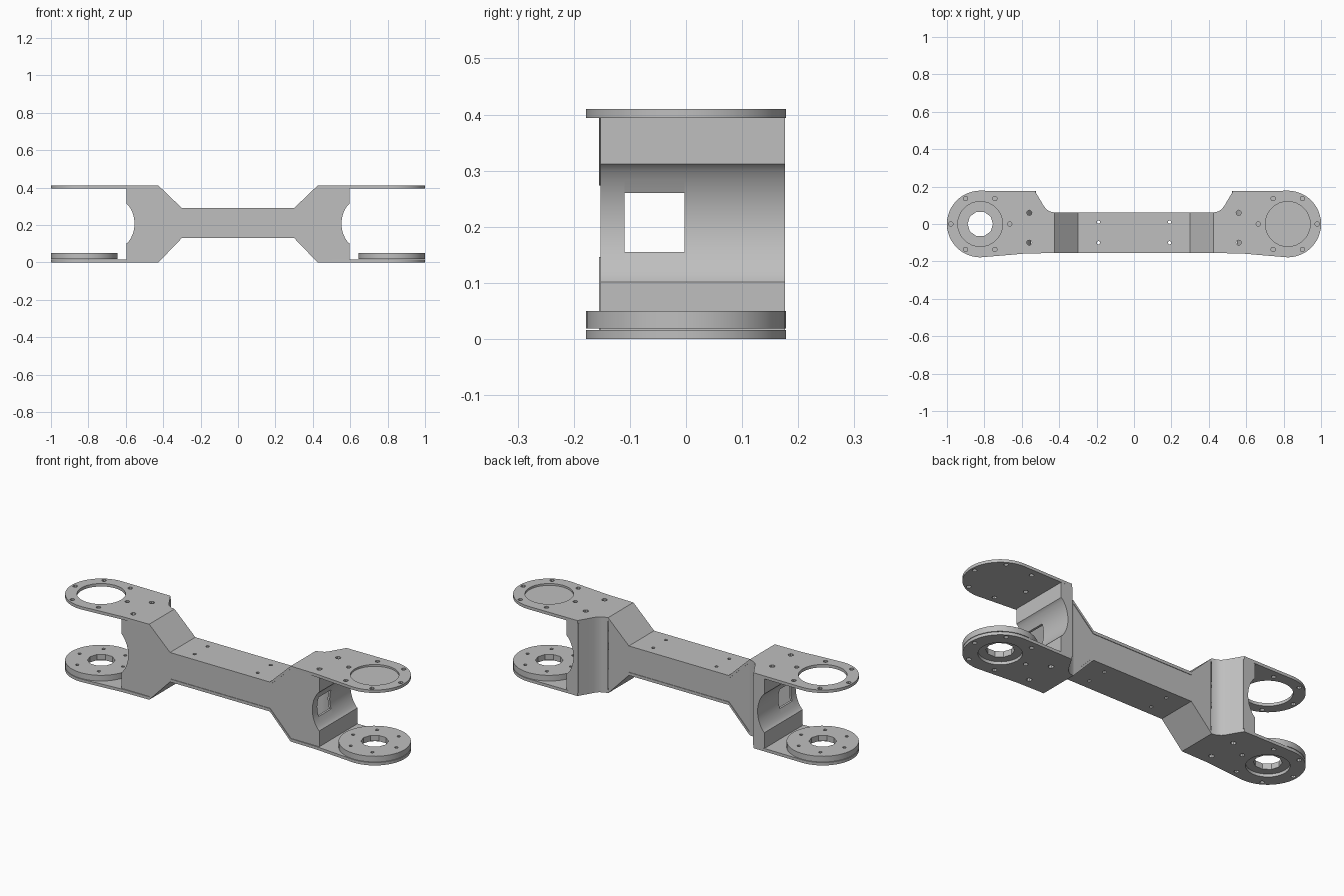
import bpy, bmesh, math
from mathutils import Vector

if "Cube" in bpy.data.objects:
    bpy.data.objects.remove(bpy.data.objects["Cube"])

metal = bpy.data.materials.new("brushed grey metal")
metal.use_nodes = True
GREY = (0.52, 0.52, 0.52, 1)
metal.diffuse_color = GREY
metal.node_tree.nodes["Principled BSDF"].inputs["Base Color"].default_value = GREY

# Main dimensions
FRONT, BACK, WIDE = -0.155, 0.062, 0.176
TOP, SHEET = 0.41, 0.016
HUB, RADIUS = 0.822, 0.178
MID_LOW, MID_HIGH = 0.13, 0.29
BEND_IN, BEND_OUT, END = 0.3, 0.425, 0.595


def sheet(name, loops, low, high, axis="z"):
    """Extrude an outline (first loop) with holes (other loops) along an axis."""
    curve = bpy.data.curves.new(name, "CURVE")
    curve.dimensions = "2D"
    curve.fill_mode = "BOTH"
    curve.extrude = (high - low) / 2
    for loop in loops:
        spline = curve.splines.new("POLY")
        spline.points.add(len(loop) - 1)
        for point, (u, v) in zip(spline.points, loop):
            point.co = (u, v, 0, 1)
        spline.use_cyclic_u = True
    helper = bpy.data.objects.new(name + " outline", curve)
    bpy.context.collection.objects.link(helper)
    graph = bpy.context.evaluated_depsgraph_get()
    mesh = bpy.data.meshes.new_from_object(helper.evaluated_get(graph))
    bpy.data.objects.remove(helper)

    bm = bmesh.new()
    bm.from_mesh(mesh)
    bmesh.ops.remove_doubles(bm, verts=bm.verts, dist=1e-5)
    middle = (low + high) / 2
    for vert in bm.verts:
        u, v, w = vert.co
        w += middle
        vert.co = Vector((u, v, w) if axis == "z" else (u, w, v))
    bmesh.ops.recalc_face_normals(bm, faces=bm.faces)
    bm.to_mesh(mesh)
    bm.free()
    mesh.materials.clear()
    mesh.materials.append(metal)
    part = bpy.data.objects.new(name, mesh)
    bpy.context.collection.objects.link(part)
    bpy.ops.object.select_all(action="DESELECT")
    part.select_set(True)
    bpy.context.view_layer.objects.active = part
    bpy.ops.object.shade_smooth_by_angle(angle=math.radians(30))
    return part


def circle(x, y, radius, count=32):
    turn = math.tau / count
    return [(x + radius * math.cos(i * turn), y + radius * math.sin(i * turn))
            for i in range(count)]


def bolt_ring(x, radius, size):
    return [circle(cx, cy, size, 8) for cx, cy in circle(x, 0, radius, 6)]


def flip(loops, side):
    return [[(side * u, v) for u, v in loop] for loop in loops]


# Plan of the flare that widens the link towards each end
FLARE = [(BEND_OUT, BACK), (0.45, 0.067), (0.47, 0.08), (0.485, 0.1),
         (0.505, 0.135), (0.53, WIDE)]


def end_outline():
    arc = [(HUB + RADIUS * math.cos(a), RADIUS * math.sin(a))
           for a in (math.radians(92 - 184 * i / 40) for i in range(41))]
    return FLARE + arc + [(0.58, FRONT - 0.003), (BEND_OUT, FRONT)]


# Profile of the scooped wall ends, from bottom to top
def scoop(z):
    t = min(1, abs(z - 0.207) / 0.105)
    return END - 0.042 * (1 - t * t) ** 0.8


LEVELS = [SHEET, 0.102, 0.107, 0.115, 0.13, 0.155, 0.18, 0.207, 0.235,
          0.26, 0.284, 0.3, 0.307, 0.312, TOP - SHEET]
SCOOP = [(scoop(z), z) for z in LEVELS]

# Middle runs of the top and bottom strips
holes = [circle(x, y, 0.009, 8) for x in (-0.19, 0.19) for y in (0.01, -0.1)]
strip = [(-BEND_IN, FRONT), (BEND_IN, FRONT), (BEND_IN, BACK), (-BEND_IN, BACK)]
sheet("top_strip", [strip] + holes, MID_HIGH - SHEET, MID_HIGH)
sheet("bottom_strip", [strip] + holes, MID_LOW, MID_LOW + SHEET)

# Front wall spans the full length, back wall stops at the flares
half = [(BEND_IN, MID_LOW + 0.01), (BEND_OUT, 0.01)] + SCOOP
half += [(BEND_OUT, TOP - 0.01), (BEND_IN, MID_HIGH - 0.01)]
mirrored = [(-x, z) for x, z in reversed(half)]
sheet("front_wall", [half + mirrored], FRONT + 0.003, FRONT + 0.015, "y")
short = [(BEND_IN, MID_LOW + 0.01), (BEND_OUT, 0.01),
         (BEND_OUT, TOP - 0.01), (BEND_IN, MID_HIGH - 0.01)]
sheet("back_wall", [short + [(-x, z) for x, z in reversed(short)]],
      BACK - 0.015, BACK - 0.003, "y")

for side, label in ((1, "left"), (-1, "right")):
    # Sloped runs joining the strips to the end plates
    for name, inner, outer in (("top", MID_HIGH - SHEET, TOP - SHEET),
                               ("bottom", MID_LOW, 0)):
        slope = [(BEND_IN, inner), (BEND_OUT, outer),
                 (BEND_OUT, outer + SHEET), (BEND_IN, inner + SHEET)]
        sheet(f"{label}_{name}_slope", flip([slope], side), FRONT, BACK, "y")

    # End plates with bearing opening and bolt holes
    small = bolt_ring(HUB, 0.157, 0.012)
    small += [circle(0.56, y, 0.014, 8) for y in (0.06, -0.1)]
    for name, low, bore in (("top", TOP - SHEET, 0.12), ("bottom", 0, 0.105)):
        loops = [end_outline(), circle(HUB, 0, bore)] + small
        sheet(f"{label}_{name}_plate", flip(loops, side), low, low + SHEET)

    # Hub disc resting on the lower plate
    disc = [circle(HUB, 0, RADIUS, 48), circle(HUB, 0, 0.068, 10)]
    disc += bolt_ring(HUB, 0.13, 0.009)
    sheet(f"{label}_hub_disc", flip(disc, side), 0.019, 0.05)

    # Curved flare of the back wall and its scooped tab
    inside = [(x + 0.008, y - 0.012) for x, y in reversed(FLARE)]
    sheet(f"{label}_flare", flip([FLARE + inside], side), 0.01, TOP - 0.01)
    tab = [(0.525, SHEET)] + SCOOP + [(0.525, TOP - SHEET)]
    sheet(f"{label}_flare_tab", flip([tab], side), WIDE - 0.013, WIDE, "y")

    # Scooped end panel around a square cable window
    for name, first, last, low, high in (
            ("front", FRONT + 0.003, -0.11, 0, 1), ("back", -0.003, WIDE, 0, 1),
            ("lower", -0.11, -0.003, 0, 0.156), ("upper", -0.11, -0.003, 0.259, 1)):
        rows = [p for p in SCOOP if low <= p[1] <= high]
        panel = rows + [(x - 0.012, z) for x, z in reversed(rows)]
        sheet(f"{label}_{name}_end_panel", flip([panel], side), first, last, "y")

# Thin cover closing the left upper opening
sheet("left_top_cover", [circle(HUB, 0, 0.122)], TOP - SHEET, TOP - 0.01)
